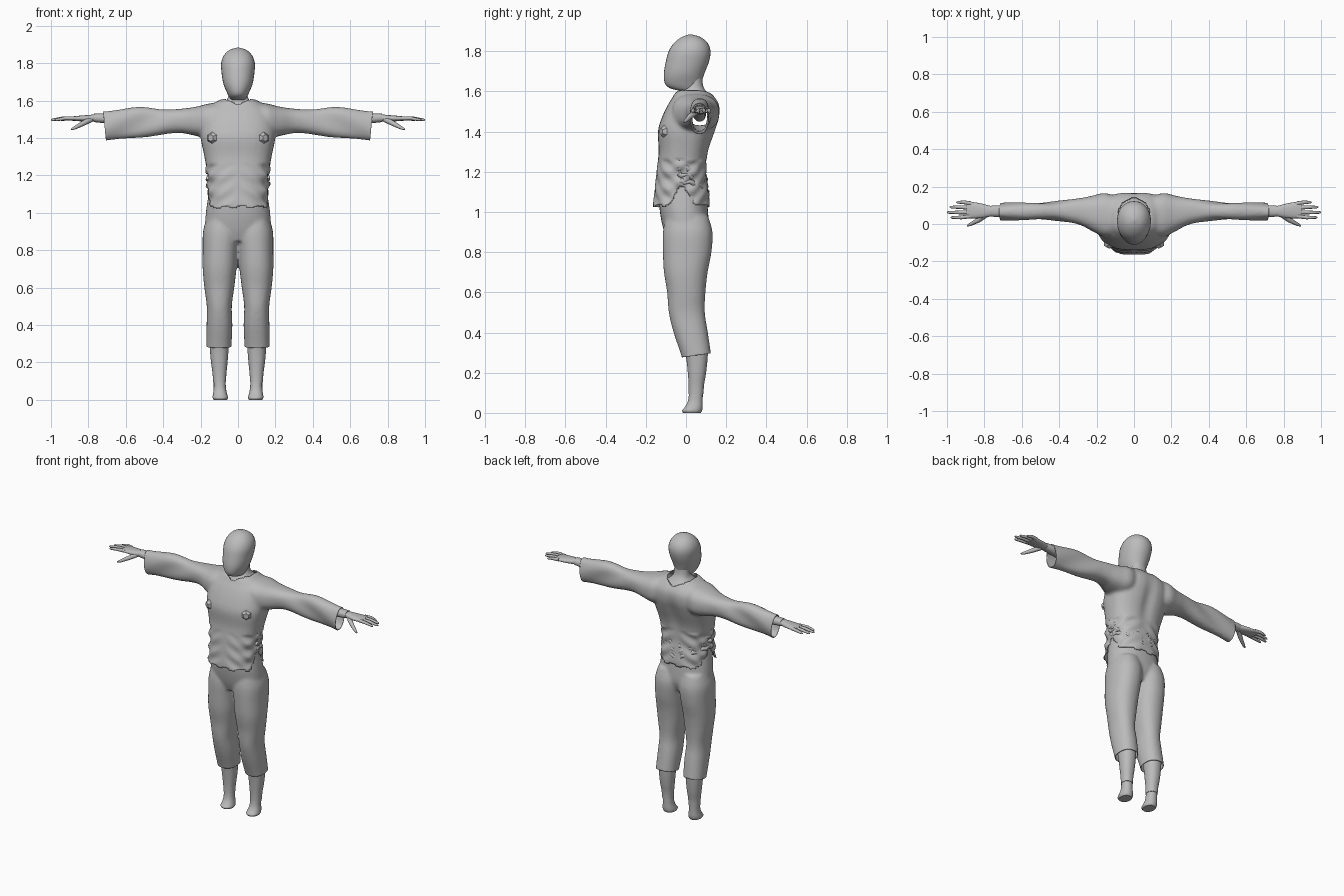
import bpy, bmesh, math
from mathutils import Vector

cube = bpy.data.objects.get("Cube")
if cube:
    bpy.data.objects.remove(cube, do_unlink=True)

grey = bpy.data.materials.new("plain_grey")
grey.use_nodes = True
GREY = (0.5, 0.5, 0.5, 1)
grey.diffuse_color = GREY
grey.node_tree.nodes["Principled BSDF"].inputs["Base Color"].default_value = GREY


def spline(rows, steps=4):
    """Catmull-Rom interpolation of a list of number tuples."""
    out = []
    for i in range(len(rows) - 1):
        p = [rows[max(i - 1, 0)], rows[i], rows[i + 1], rows[min(i + 2, len(rows) - 1)]]
        for k in range(steps):
            t = k / steps
            out.append([0.5 * (2 * b + (c - a) * t + (2 * a - 5 * b + 4 * c - d) * t * t
                               + (3 * b - a - 3 * c + d) * t ** 3) for a, b, c, d in zip(*p)])
    return out + [list(rows[-1])]


def loft(bm, rows, axis="z", side=1, n=32, power=0.9):
    """Rounded sections: position along the axis, then two low/high ranges."""
    rings = []
    for t, a0, a1, b0, b1 in spline(rows):
        ring = []
        for k in range(n):
            w = 2 * math.pi * k / n
            c, s = [math.copysign(abs(f(w)) ** power, f(w)) for f in (math.cos, math.sin)]
            a, b = (a0 + a1 + (a1 - a0) * c) / 2, (b0 + b1 + (b1 - b0) * s) / 2
            x, y, z = (a, b, t) if axis == "z" else (t, a, b)
            ring.append(bm.verts.new((x * side, y, z)))
        rings.append(ring)
    faces = [bm.faces.new(rings[0]), bm.faces.new(rings[-1])]
    for r, q in zip(rings, rings[1:]):
        faces += [bm.faces.new((r[k], r[(k + 1) % n], q[(k + 1) % n], q[k])) for k in range(n)]
    bmesh.ops.recalc_face_normals(bm, faces=faces)


def finish(name, bm, angle=50):
    mesh = bpy.data.meshes.new(name)
    bm.to_mesh(mesh)
    bm.free()
    ob = bpy.data.objects.new(name, mesh)
    bpy.context.collection.objects.link(ob)
    mesh.materials.append(grey)
    bpy.ops.object.select_all(action="DESELECT")
    ob.select_set(True)
    bpy.context.view_layer.objects.active = ob
    bpy.ops.object.shade_smooth_by_angle(angle=math.radians(angle))
    return ob


def part(name, rows, **kw):
    bm = bmesh.new()
    loft(bm, rows, **kw)
    return finish(name, bm)


def blend(bm, voxel):
    """Merge overlapping lofts into one smooth skin."""
    ob = finish("blend_helper", bm)
    ob.modifiers.new("Remesh", "REMESH").voxel_size = voxel
    sm = ob.modifiers.new("Smooth", "SMOOTH")
    sm.factor, sm.iterations = 0.5, 5
    out = bmesh.new()
    out.from_object(ob, bpy.context.evaluated_depsgraph_get())
    bpy.data.objects.remove(ob, do_unlink=True)
    return out


def cut(bm, point, normal):
    bmesh.ops.bisect_plane(bm, geom=bm.verts[:] + bm.edges[:] + bm.faces[:],
                           plane_co=point, plane_no=normal, clear_outer=True)


def cloth(name, bm):
    sol = finish(name, bm).modifiers.new("Cloth", "SOLIDIFY")
    sol.thickness, sol.offset = 0.004, -1


def tube(name, pts, radii):
    cu = bpy.data.curves.new(name, "CURVE")
    cu.dimensions, cu.bevel_depth, cu.bevel_resolution, cu.use_fill_caps = "3D", 1, 2, True
    sp = cu.splines.new("POLY")
    sp.use_smooth = True
    sp.points.add(len(pts) - 1)
    for p, co, r in zip(sp.points, pts, radii):
        p.co, p.radius = (*co, 1), r
    cu.materials.append(grey)
    bpy.context.collection.objects.link(bpy.data.objects.new(name, cu))


# Head and neck
part("head", [(1.603, -.035, .035, -.03, .06), (1.615, -.045, .045, -.078, .068),
              (1.64, -.058, .058, -.105, .076), (1.69, -.078, .078, -.11, .092),
              (1.75, -.088, .088, -.1, .115), (1.8, -.09, .09, -.086, .122),
              (1.84, -.076, .076, -.06, .108), (1.87, -.046, .046, -.022, .073),
              (1.883, -.006, .006, .015, .03)], power=0.95)
part("neck", [(1.53, -.12, .12, -.07, .145), (1.565, -.1, .1, -.05, .13),
              (1.6, -.062, .062, -.025, .1), (1.635, -.05, .05, 0, .084),
              (1.7, -.05, .05, 0, .08)])

# Shirt: torso and wide sleeves merged, then cut open
bm = bmesh.new()
loft(bm, [(z, -w, w, f, b) for z, w, f, b in (
    (.99, .165, -.166, .115), (1.05, .165, -.163, .118), (1.12, .162, -.155, .11),
    (1.2, .164, -.147, .103), (1.3, .18, -.136, .113), (1.4, .2, -.14, .147),
    (1.47, .2, -.12, .168), (1.53, .186, -.092, .168), (1.57, .15, -.067, .146),
    (1.6, .105, -.05, .115), (1.612, .07, -.03, .09))], power=0.8)
for s in (1, -1):
    loft(bm, [(.05, -.05, .13, 1.42, 1.595), (.15, -.07, .165, 1.4, 1.585),
              (.22, -.04, .152, 1.41, 1.568), (.3, 0, .136, 1.425, 1.556),
              (.4, .018, .122, 1.418, 1.556), (.55, .023, .113, 1.402, 1.562),
              (.7, .022, .11, 1.383, 1.547), (.75, .022, .11, 1.376, 1.543)],
         axis="x", side=s, power=0.8)
shirt = blend(bm, 0.01)
for s in (1, -1):
    cut(shirt, (s * .713, 0, 1.46), (s, 0, -.1))


def crease(co):
    """Spine groove, sleeve drapes and crumpled waist."""
    x, y, z = co
    d = 0
    if y > .04:
        d -= .013 * math.exp(-(x / .04) ** 2) * math.exp(-((z - 1.38) / .14) ** 2)
    if abs(x) > .24:
        d += .004 * math.sin(22 * abs(x) + 38 * z) * min(1, (abs(x) - .24) * 6)
    elif z < 1.26:
        d += .008 * math.sin(75 * z + 40 * abs(x)) * math.sin(50 * y) * min(1, abs(x) * 7)
    return d


def hem(x, y):
    return 1.03 + .1 * math.exp(-((y + .02) / .05) ** 2) + .006 * math.sin(70 * x)


shirt.normal_update()
moves = [(v, v.normal * crease(v.co)) for v in shirt.verts]
for v, d in moves:
    v.co += d
gone = []
for f in shirt.faces:
    c = f.calc_center_median()
    neckline = c.z > 1.5 and (c.x / .088) ** 2 + ((c.y - .04) / .1) ** 2 < 1
    if neckline or c.z < hem(c.x, c.y):
        gone.append(f)
bmesh.ops.delete(shirt, geom=gone, context="FACES")
cloth("shirt", shirt)

# Crumpled folds slung across the back of the waist
for i in range(3):
    pts, radii = [], []
    for k in range(25):
        w = math.pi * (k / 24 * 1.1 - .05)
        wob = math.sin(k * 2.3 + i * 1.7)
        pts.append((.16 * math.cos(w), -.02 + (.125 - .006 * i) * math.sin(w) + .004 * wob,
                    1.075 + .035 * i + .075 * abs(math.cos(w)) + .007 * wob))
        radii.append(.011 + .004 * math.sin(k * 1.9 + i))
    tube(f"waist_fold_{i + 1}", pts, radii)

# Trousers: hips and two legs merged, cropped below the knee
bm = bmesh.new()
loft(bm, [(.85, -.12, .12, -.09, .09), (.91, -.172, .172, -.112, .113),
          (1, -.172, .172, -.13, .11), (1.1, -.158, .158, -.135, .1),
          (1.18, -.15, .15, -.13, .09)])
for s in (1, -1):
    loft(bm, [(.22, .037, .168, -.01, .128), (.28, .035, .169, -.022, .126),
              (.4, .03, .168, -.062, .109), (.5, .033, .167, -.086, .094),
              (.6, .02, .18, -.094, .097), (.7, .008, .189, -.11, .108),
              (.8, 0, .189, -.115, .127), (.9, -.01, .187, -.115, .132),
              (.98, .01, .165, -.1, .11)], side=s)
trousers = blend(bm, 0.01)
cut(trousers, (0, .05, .286), (0, .14, -1))
cloth("trousers", trousers)

for s, tag in ((1, "left"), (-1, "right")):
    # Lower leg and foot
    part(f"{tag}_shin", [(.36, .048, .155, -.02, .11), (.28, .05, .151, 0, .108),
                         (.2, .056, .144, .009, .1), (.14, .062, .136, .013, .09),
                         (.095, .064, .133, .013, .087)], side=s)
    part(f"{tag}_foot", [(.11, .067, .13, .016, .084), (.06, .064, .13, .01, .083),
                         (.03, .058, .134, -.005, .083), (.012, .054, .136, -.02, .08),
                         (0, .058, .13, -.014, .074)], side=s)
    # Arm, hand and fingers
    part(f"{tag}_forearm", [(.45, .035, .1, 1.45, 1.535), (.7, .037, .1, 1.477, 1.531),
                            (.77, .04, .097, 1.485, 1.53)], axis="x", side=s)
    part(f"{tag}_palm", [(.755, .043, .093, 1.489, 1.527), (.81, .033, .108, 1.488, 1.522),
                         (.86, .03, .117, 1.49, 1.518), (.895, .034, .117, 1.493, 1.514)],
         axis="x", side=s, n=20)
    for name, y0, y1, tip in (("little", .11, .116, .95), ("ring", .086, .09, .985),
                              ("middle", .063, .062, 1), ("index", .042, .035, .98)):
        tube(f"{tag}_{name}_finger", [(s * .87, y0, 1.505), (s * (.87 + tip) / 2, y1, 1.505),
                                      (s * (tip - .008), y1, 1.497), (s * tip, y1, 1.496)],
             (.011, .01, .007, .003))
    tube(f"{tag}_thumb", [(s * .785, .055, 1.5), (s * .83, .022, 1.477),
                          (s * .875, -.002, 1.453), (s * .892, -.01, 1.446)],
         (.016, .014, .009, .004))
    # Faceted chest stud
    bm = bmesh.new()
    bmesh.ops.create_cone(bm, cap_ends=True, segments=6, radius1=.038, radius2=.018, depth=.026)
    stud = finish(f"{tag}_chest_stud", bm, 10)
    stud.location = (s * .14, -.113, 1.4)
    stud.rotation_euler = (math.pi / 2, 0, s * .5)
